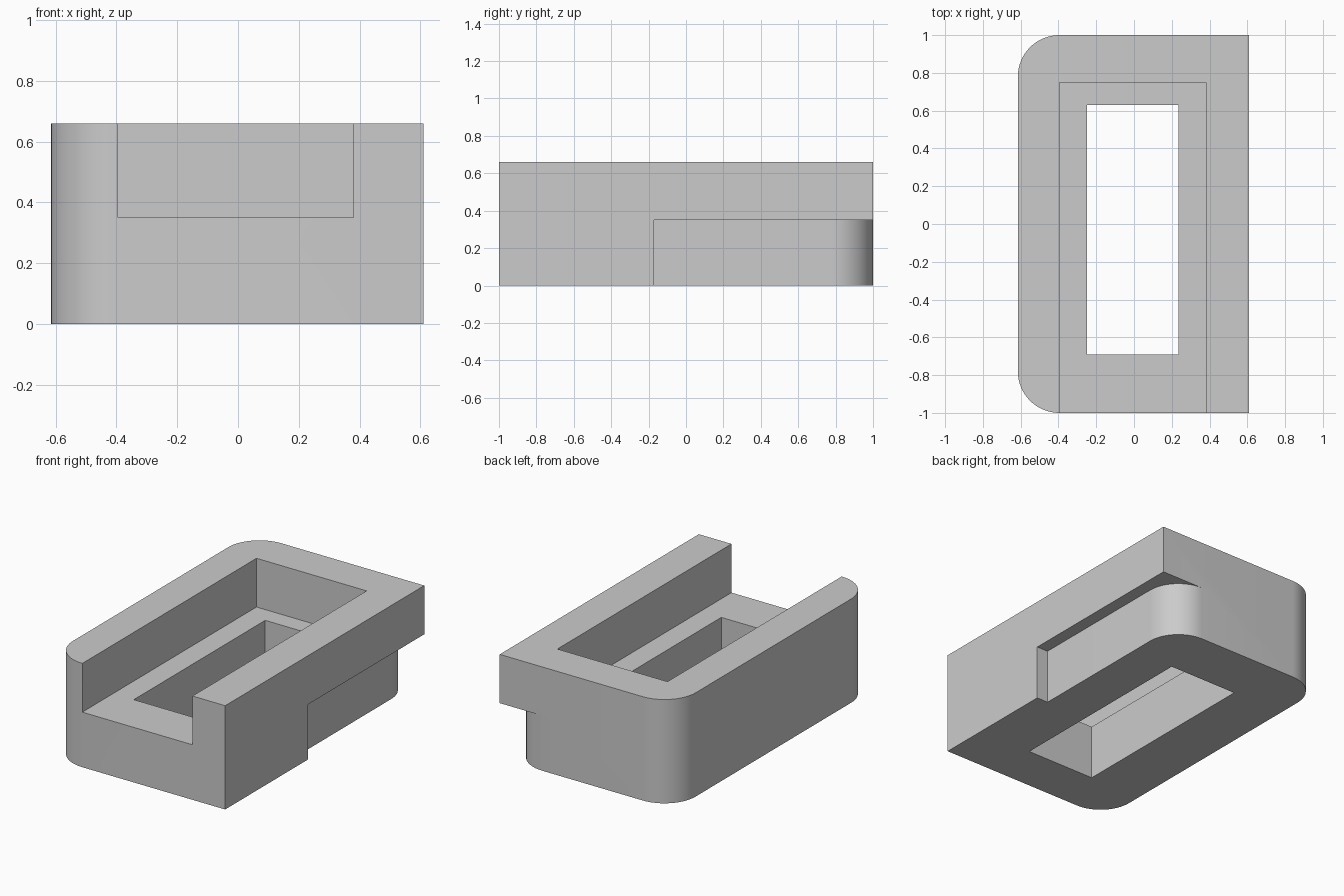
import bpy
import bmesh
from math import sin, cos, pi

if "Cube" in bpy.data.objects:
    bpy.data.objects.remove(bpy.data.objects["Cube"])

LEFT, RIGHT, FRONT, BACK = -0.615, 0.61, -1.0, 1.0
HEIGHT, FLOOR = 0.66, 0.35
RADIUS, STEP = 0.22, 0.08

grey = bpy.data.materials.new("plain grey")
grey.use_nodes = True
colour = (0.6, 0.6, 0.6, 1)
grey.diffuse_color = colour
grey.node_tree.nodes["Principled BSDF"].inputs["Base Color"].default_value = colour


def arc(cx, cy, start, steps=16):
    """Quarter circle of corner points, counter-clockwise."""
    angles = [start + pi / 2 * i / steps for i in range(steps + 1)]
    return [(cx + RADIUS * cos(a), cy + RADIUS * sin(a)) for a in angles]


def rectangle(x0, x1, y0, y1):
    return [(x0, y0), (x1, y0), (x1, y1), (x0, y1)]


def prism(name, outline, z0, z1):
    """Solid made by raising a flat outline."""
    bm = bmesh.new()
    base = bm.faces.new([bm.verts.new((x, y, z0)) for x, y in outline])
    top = bmesh.ops.extrude_face_region(bm, geom=[base])["geom"]
    verts = [v for v in top if isinstance(v, bmesh.types.BMVert)]
    bmesh.ops.translate(bm, verts=verts, vec=(0, 0, z1 - z0))
    bmesh.ops.recalc_face_normals(bm, faces=bm.faces)
    mesh = bpy.data.meshes.new(name)
    bm.to_mesh(mesh)
    bm.free()
    mesh.materials.append(grey)
    obj = bpy.data.objects.new(name, mesh)
    bpy.context.collection.objects.link(obj)
    return obj


# Block with its two left-hand corners rounded
outline = [(RIGHT, FRONT), (RIGHT, BACK)]
outline += arc(LEFT + RADIUS, BACK - RADIUS, pi / 2)
outline += arc(LEFT + RADIUS, FRONT + RADIUS, pi)
body = prism("housing_body", outline, 0, HEIGHT)

# Undercut along the right side, following a rounded rear corner
inner = RIGHT - STEP
undercut = [(inner, -0.17), (0.9, -0.17), (0.9, 1.3), (inner - RADIUS, 1.3)]
undercut += arc(inner - RADIUS, BACK - RADIUS, 0)[::-1]

cutters = [
    prism("pocket_cutter", rectangle(-0.395, 0.38, -1.3, 0.75), FLOOR, 1),
    prism("opening_cutter", rectangle(-0.25, 0.235, -0.69, 0.63), -0.2, 0.5),
    prism("undercut_cutter", undercut, -0.2, FLOOR),
]

# Carve the block, then discard the cutters
bpy.ops.object.select_all(action="DESELECT")
body.select_set(True)
bpy.context.view_layer.objects.active = body
for cutter in cutters:
    cutter.hide_render = True
    cut = body.modifiers.new(cutter.name, "BOOLEAN")
    cut.operation = "DIFFERENCE"
    cut.solver = "EXACT"
    cut.object = cutter
    bpy.ops.object.modifier_apply(modifier=cut.name)
    bpy.data.objects.remove(cutter)

# Smooth rounded corners, crisp edges
bpy.ops.object.shade_smooth_by_angle(angle=pi / 6)
